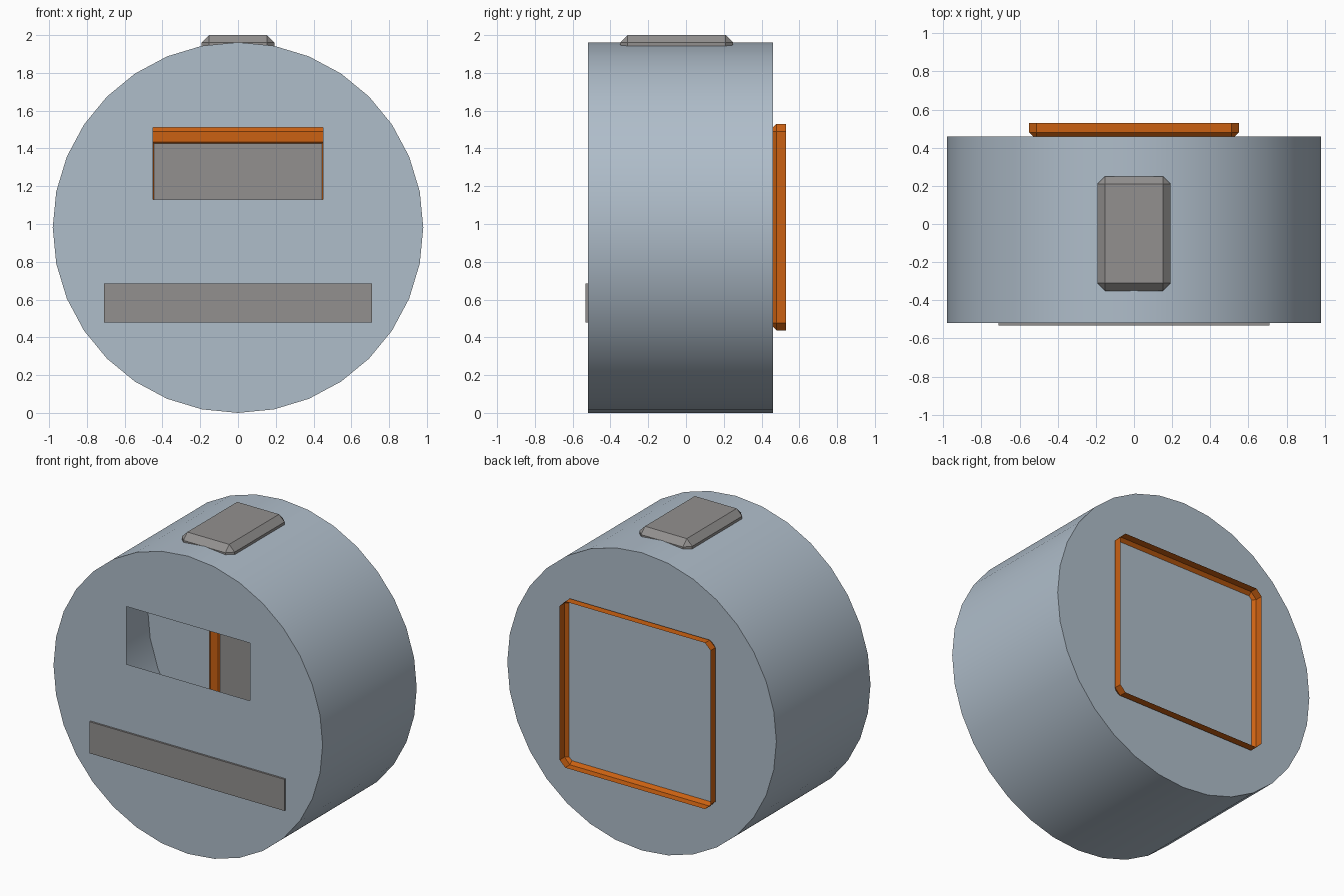
import bpy, bmesh, math
from mathutils import Matrix, Vector

if "Cube" in bpy.data.objects:
    bpy.data.objects.remove(bpy.data.objects["Cube"])

R, CZ = 0.981, 0.981          # drum radius and centre height
Y0, Y1 = -0.52, 0.46          # drum front and back
SIDES = 32


def material(name, rgb):
    m = bpy.data.materials.new(name)
    m.diffuse_color = (*rgb, 1)
    m.use_nodes = True
    m.node_tree.nodes["Principled BSDF"].inputs["Base Color"].default_value = m.diffuse_color
    return m


BLUE = material("pale_steel_blue", (0.43, 0.51, 0.59))
GREY = material("warm_grey", (0.29, 0.28, 0.275))
ORANGE = material("orange", (0.60, 0.12, 0.006))


def finish(bm, name, *mats):
    me = bpy.data.meshes.new(name)
    bm.to_mesh(me)
    bm.free()
    for m in mats:
        me.materials.append(m)
    ob = bpy.data.objects.new(name, me)
    bpy.context.collection.objects.link(ob)
    return ob


def ring(bm, y):
    return [bm.verts.new((R * math.sin(2 * math.pi * i / SIDES), y,
                          CZ + R * math.cos(2 * math.pi * i / SIDES)))
            for i in range(SIDES)]


def tray(w, l, h, bevel):
    """Bevelled box, open at the bottom (z = 0)."""
    bm = bmesh.new()
    bmesh.ops.create_cube(bm, size=1, matrix=Matrix.Translation((0, 0, h / 2))
                          @ Matrix.Diagonal((w, l, h, 1)))
    edges = [e for e in bm.edges if any(v.co.z > h * 0.5 for v in e.verts)]
    bmesh.ops.bevel(bm, geom=edges, offset=bevel, segments=1, profile=0.5,
                    affect='EDGES')
    base = [f for f in bm.faces if all(abs(v.co.z) < 1e-5 for v in f.verts)]
    bmesh.ops.delete(bm, geom=base, context='FACES_ONLY')
    return bm


# Hollow drum wall, smooth shaded
bm = bmesh.new()
a, b = ring(bm, Y0), ring(bm, Y1)
for i in range(SIDES):
    j = (i + 1) % SIDES
    bm.faces.new((a[i], b[i], b[j], a[j])).smooth = True
bmesh.ops.recalc_face_normals(bm, faces=bm.faces[:])
finish(bm, "drum_wall", BLUE)

# Back disc
bm = bmesh.new()
f = bm.faces.new(ring(bm, Y1))
f.normal_update()
if f.normal.y < 0:
    f.normal_flip()
finish(bm, "back_disc", BLUE)

# Front disc with a rectangular opening
bm = bmesh.new()
f = bm.faces.new(ring(bm, Y0))
f.normal_update()
if f.normal.y > 0:
    f.normal_flip()
for co, no in (((-0.45, 0, 0), (1, 0, 0)), ((0.45, 0, 0), (1, 0, 0)),
               ((0, 0, 1.13), (0, 0, 1)), ((0, 0, 1.51), (0, 0, 1))):
    bmesh.ops.bisect_plane(bm, geom=bm.verts[:] + bm.edges[:] + bm.faces[:],
                           plane_co=co, plane_no=no)
hole = [f for f in bm.faces
        if abs(f.calc_center_median().x) < 0.4
        and 1.15 < f.calc_center_median().z < 1.49]
bmesh.ops.delete(bm, geom=hole, context='FACES')
finish(bm, "front_disc", BLUE)

# Square frame set through the back disc, with a grey panel facing forward
bm = tray(1.10, 1.095, 0.09, 0.04)
bm.normal_update()
top = max(bm.faces, key=lambda f: f.calc_center_median().z)
bmesh.ops.inset_region(bm, faces=[top], thickness=0.08)
bmesh.ops.inset_region(bm, faces=[top], thickness=0.012, depth=-0.008)
top.material_index = 1
bm.transform(Matrix.Translation((0, 0.53, 0.983)) @ Matrix.Rotation(math.pi / 2, 4, 'X'))
finish(bm, "back_frame", ORANGE, GREY)

# Cap on top of the drum
bm = tray(0.385, 0.60, 0.06, 0.04)
bm.transform(Matrix.Translation((0, -0.05, 1.94)))
finish(bm, "top_cap", GREY)

# Plate on the front
bm = bmesh.new()
bmesh.ops.create_cube(bm, size=1, matrix=Matrix.Translation((0, -0.523, 0.582))
                      @ Matrix.Diagonal((1.42, 0.018, 0.208, 1)))
finish(bm, "front_plate", GREY)
